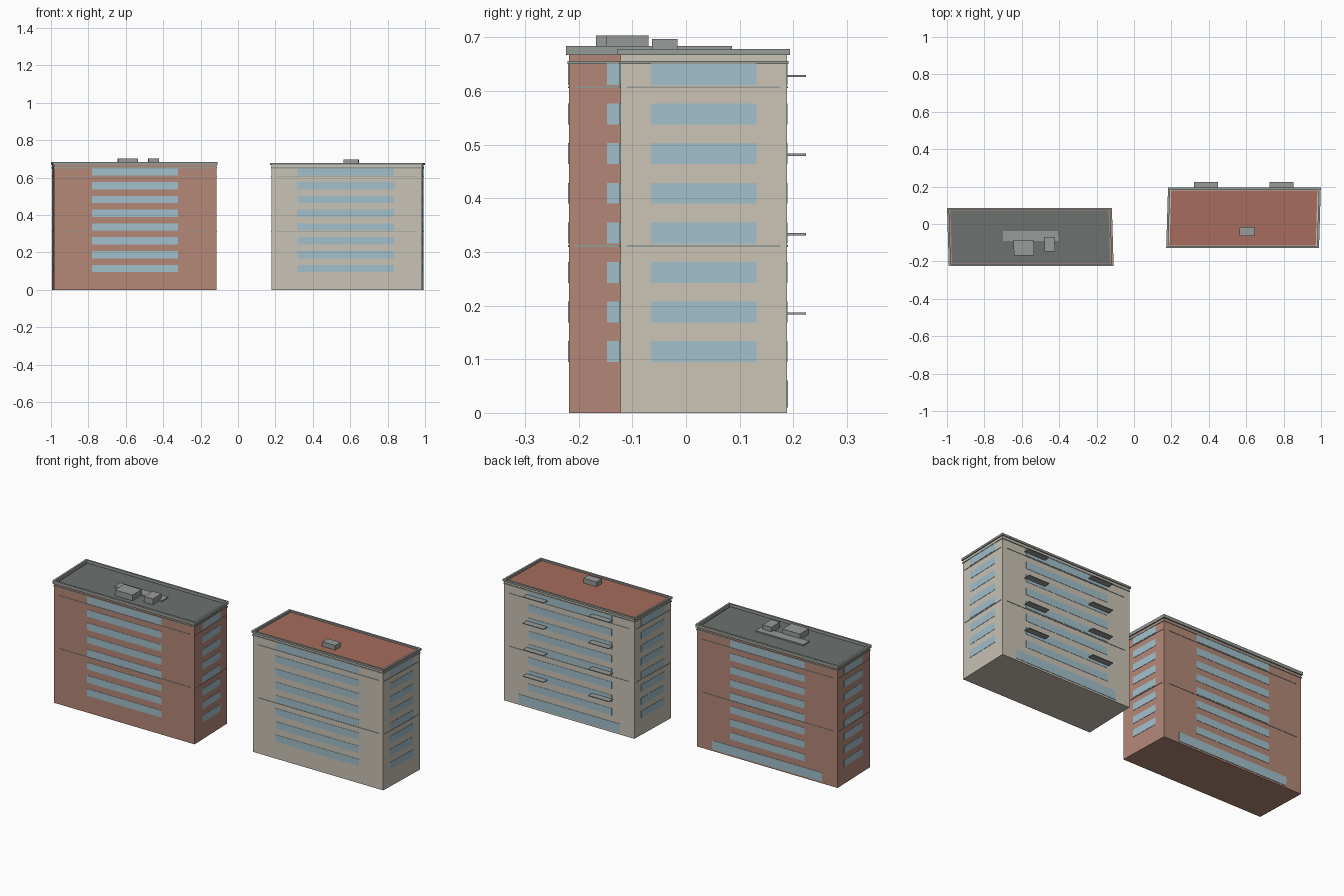
import bpy, bmesh

if "Cube" in bpy.data.objects:
    bpy.data.objects.remove(bpy.data.objects["Cube"])


def material(name, rgb):
    m = bpy.data.materials.new(name)
    m.diffuse_color = (*[(c / 255) ** 2.2 for c in rgb], 1)
    m.use_nodes = True
    m.node_tree.nodes["Principled BSDF"].inputs["Base Color"].default_value = m.diffuse_color
    return m


BRICK = material("brick", (178, 135, 119))
STONE = material("stone", (201, 194, 180))
GLASS = material("glass", (160, 190, 202))
TRIM = material("trim", (150, 156, 150))
METAL = material("metal", (150, 153, 152))
SLATE = material("slate_roof", (108, 112, 110))
CLAY = material("clay_roof", (165, 108, 93))


def build(name, boxes, mat, shear, yc):
    """One object from boxes (x0, x1, y0, y1, z0, z1), skewed slightly in plan."""
    bm = bmesh.new()
    for x0, x1, y0, y1, z0, z1 in boxes:
        for v in bmesh.ops.create_cube(bm, size=1)["verts"]:
            y = y1 if v.co.y > 0 else y0
            x = (x1 if v.co.x > 0 else x0) + shear * (y - yc)
            v.co = (x, y, z1 if v.co.z > 0 else z0)
    me = bpy.data.meshes.new(name)
    bm.to_mesh(me)
    bm.free()
    me.materials.append(mat)
    bpy.context.collection.objects.link(bpy.data.objects.new(name, me))


def ring(x0, x1, y0, y1, z0, z1, out, inn):
    """Four strips along the wall tops, reaching out and in from the wall line."""
    return [(x0 - out, x1 + out, y0 - out, y0 + inn, z0, z1),
            (x0 - out, x1 + out, y1 - inn, y1 + out, z0, z1),
            (x0 - out, x0 + inn, y0 + inn, y1 - inn, z0, z1),
            (x1 - inn, x1 + out, y0 + inn, y1 - inn, z0, z1)]


def panels(x0, x1, y0, y1, wx, wy, z0, z1, d):
    """A thin panel on each of the four walls."""
    e = 0.001
    return [(*wx, y0 - d, y0 + e, z0, z1), (*wx, y1 - e, y1 + d, z0, z1),
            (x0 - d, x0 + e, *wy, z0, z1), (x1 - e, x1 + d, *wy, z0, z1)]


def building(tag, x0, x1, y0, y1, shear, wall, roof, wx, wy, par_top, units, balconies):
    yc = (y0 + y1) / 2

    def part(name, boxes, mat):
        build(f"{tag}_{name}", boxes, mat, shear, yc)

    foot = (x0, x1, y0, y1)
    part("walls", [(*foot, 0, 0.667)], wall)
    # roof deck, parapet and cornice
    part("roof_deck", [(x0 + .012, x1 - .012, y0 + .008, y1 - .008, .666, .671)], roof)
    part("parapet", ring(*foot, .667, par_top, .006, .005), TRIM)
    part("cornice", ring(*foot, .650, .656, .003, .001), TRIM)
    # window bands on all sides, eight floors
    wins = []
    for i in range(8):
        z = 0.095 + i * 0.0737
        wins += panels(*foot, wx, wy, z, z + 0.039, 0.0015)
    part("windows", wins, GLASS)
    # thin belt lines
    belts = []
    for z in (0.311, 0.607):
        belts += panels(*foot, (x0 + .03, x1 - .03), (y0 + .012, y1 - .012),
                        z - .0015, z + .0015, 0.002)
    part("belt_lines", belts, TRIM)
    # ground floor glazing at the back
    w = x1 - x0
    part("ground_glazing", [(x0 + .11 * w, x1 - .11 * w, y1 - .001, y1 + .002, .01, .06)], GLASS)
    # rooftop units
    part("roof_units", [(*u[:4], .670, u[4]) for u in units], METAL)
    if balconies:
        part("balconies", [(bx, bx + .128, y1 - .001, .224, z - .002, z + .002)
                           for bx in (.315, .72) for z in (.185, .333, .481, .628)], METAL)


building("brick_block", -.989, -.1195, -.218, .080, -.03, BRICK, SLATE,
         (-.785, -.325), (-.147, .019), .684,
         [(-.70, -.405, -.091, -.037, .678), (-.645, -.537, -.168, -.086, .703),
          (-.48, -.425, -.148, -.070, .703)], False)

building("stone_block", .183, .988, -.122, .188, .03, STONE, CLAY,
         (.322, .838), (-.065, .131), .678,
         [(.567, .648, -.063, -.016, .697)], True)
